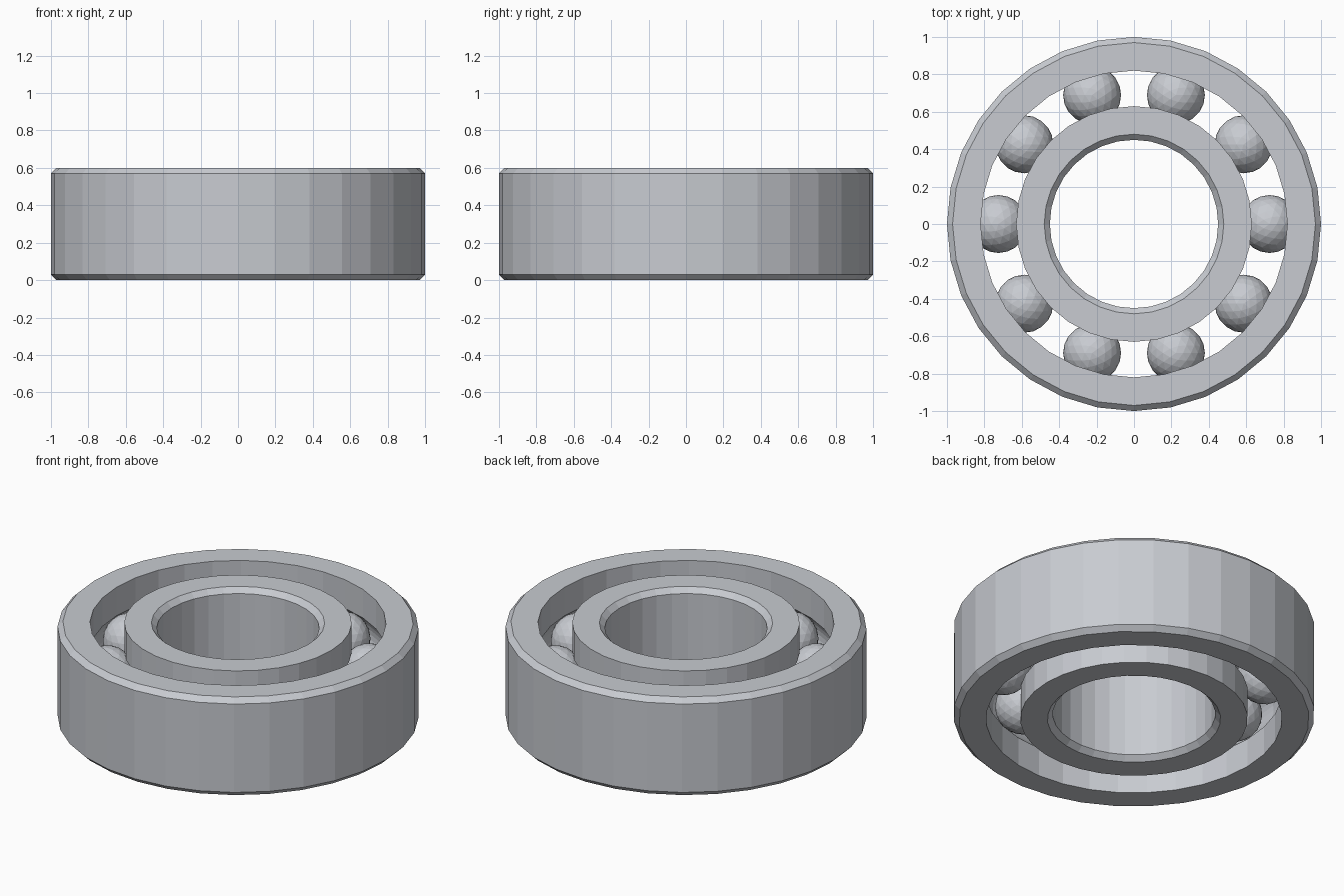
import bpy
import math
from mathutils import Matrix

SEGMENTS = 32
HEIGHT = 0.6
CHAMFER = 0.03
PITCH = 0.725      # radius of the circle of ball centres
BALL_RADIUS = 0.155
GROOVE_RADIUS = 0.157
BALLS = 10

default = bpy.data.objects.get("Cube")
if default:
    bpy.data.objects.remove(default, do_unlink=True)

steel = bpy.data.materials.new("polished steel")
steel.use_nodes = True
colour = (0.58, 0.60, 0.64, 1)
steel.diffuse_color = colour
steel.node_tree.nodes["Principled BSDF"].inputs["Base Color"].default_value = colour


def make_object(name, verts, faces):
    mesh = bpy.data.meshes.new(name)
    mesh.from_pydata(verts, [], faces)
    mesh.materials.append(steel)
    obj = bpy.data.objects.new(name, mesh)
    bpy.context.collection.objects.link(obj)
    return obj


def make_ring(name, plain_radius, race_radius):
    """Spin a section with a chamfered plain wall and a grooved race wall."""
    side = 1 if race_radius > PITCH else -1
    inset = plain_radius - side * CHAMFER
    profile = [(inset, 0), (plain_radius, CHAMFER),
               (plain_radius, HEIGHT - CHAMFER), (inset, HEIGHT),
               (race_radius, HEIGHT)]
    # circular ball groove, from its upper lip to its lower lip
    lip = math.acos(abs(race_radius - PITCH) / GROOVE_RADIUS)
    steps = 10
    for i in range(steps + 1):
        a = lip - 2 * lip * i / steps
        profile.append((PITCH + side * GROOVE_RADIUS * math.cos(a),
                        HEIGHT / 2 + GROOVE_RADIUS * math.sin(a)))
    profile.append((race_radius, 0))

    n = len(profile)
    verts, faces = [], []
    for s in range(SEGMENTS):
        t = math.tau * s / SEGMENTS
        verts += [(r * math.cos(t), r * math.sin(t), z) for r, z in profile]
        nxt = (s + 1) % SEGMENTS
        for i in range(n):
            j = (i + 1) % n
            face = (s * n + i, nxt * n + i, nxt * n + j, s * n + j)
            faces.append(face if side > 0 else face[::-1])
    return make_object(name, verts, faces)


# Outer and inner races
make_ring("outer_ring", 1.0, 0.82)
make_ring("inner_ring", 0.45, 0.63)

# Faceted balls, sharing one mesh
bpy.ops.mesh.primitive_ico_sphere_add(subdivisions=3, radius=BALL_RADIUS)
first = bpy.context.object
first.data.materials.append(steel)
for i in range(BALLS):
    ball = first
    if i:
        ball = first.copy()
        bpy.context.collection.objects.link(ball)
    ball.name = f"ball_{i + 1}"
    ball.matrix_world = (Matrix.Rotation(math.tau * i / BALLS, 4, "Z")
                         @ Matrix.Translation((PITCH, 0, HEIGHT / 2)))
